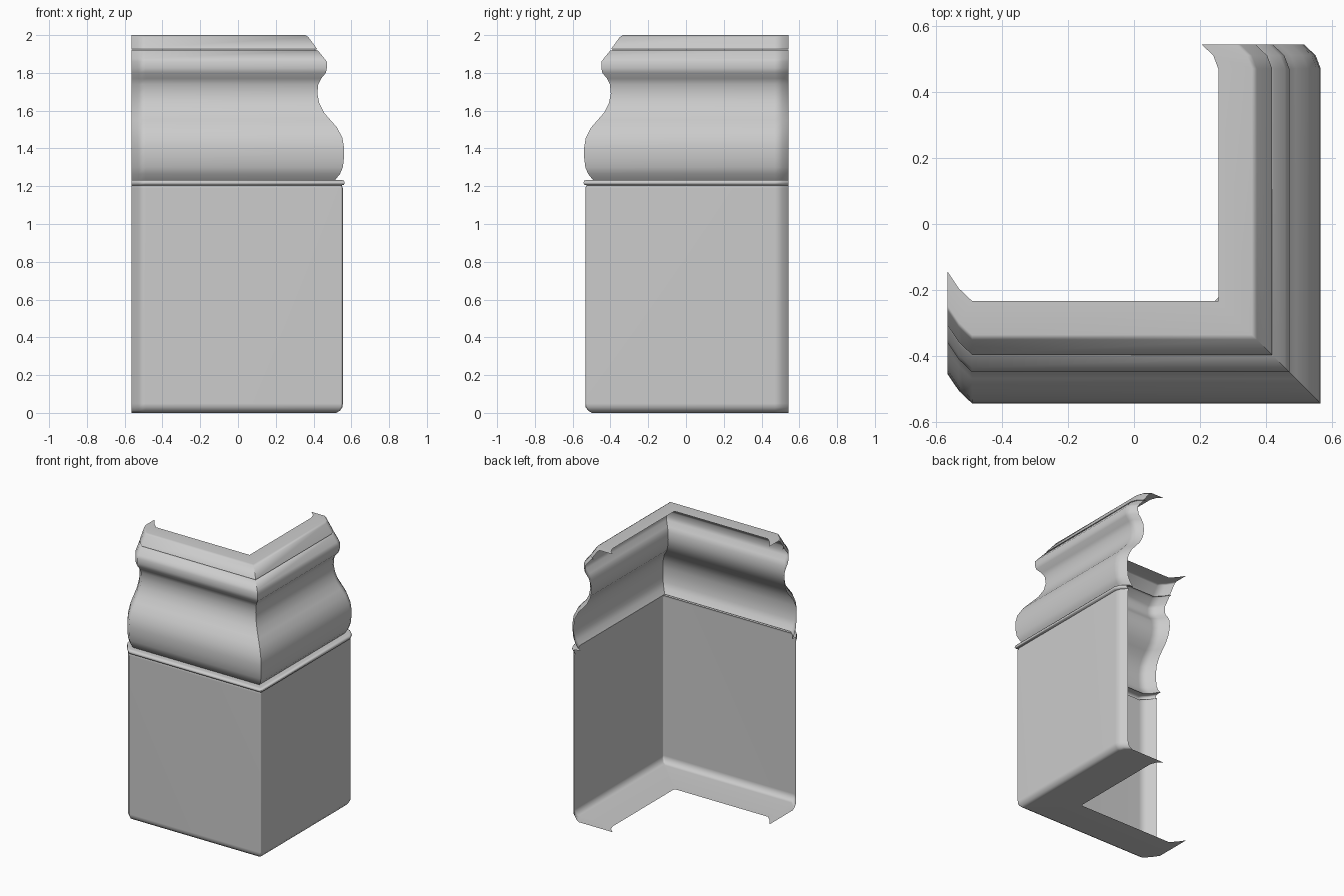
import bpy
from math import radians

cube = bpy.data.objects.get("Cube")
if cube:
    bpy.data.objects.remove(cube, do_unlink=True)

stone = bpy.data.materials.new("light_grey_plaster")
stone.use_nodes = True
stone.diffuse_color = (0.6, 0.6, 0.6, 1)
stone.node_tree.nodes["Principled BSDF"].inputs["Base Color"].default_value = (0.6, 0.6, 0.6, 1)

HX, HY = 0.565, 0.543  # half sizes of the plan


def plan(inset, chamfer):
    """L-shaped plan line with curled ends, moved inwards by inset."""
    left = [(-HX, 0.09), (-0.53, 0.038), (-0.49, 0)]
    right = [(0, 0.47), (0.015, 0.51), (0.05, HY)]
    pts = [(x, -HY + inset + dy) for x, dy in left]
    x, y = HX - inset, -HY + inset
    pts += [(x - chamfer, y), (x, y + chamfer)] if chamfer else [(x, y)]
    pts += [(x - dx, yy) for dx, yy in right]
    return pts


def sweep(name, profile, chamfer=0):
    """Sweep an (inset, height) profile, listed bottom to top, along the plan."""
    rows = [[(x, y, z) for x, y in plan(d, chamfer)] for d, z in profile]
    n = len(rows[0])
    faces = [(r * n + i, r * n + i + 1, (r + 1) * n + i + 1, (r + 1) * n + i)
             for r in range(len(rows) - 1) for i in range(n - 1)]
    mesh = bpy.data.meshes.new(name)
    mesh.from_pydata([p for row in rows for p in row], [], faces)
    mesh.materials.append(stone)
    obj = bpy.data.objects.new(name, mesh)
    bpy.context.collection.objects.link(obj)
    bpy.ops.object.select_all(action='DESELECT')
    obj.select_set(True)
    bpy.context.view_layer.objects.active = obj
    bpy.ops.object.shade_smooth_by_angle(angle=radians(60))
    weighted = obj.modifiers.new("weighted_normals", 'WEIGHTED_NORMAL')
    weighted.keep_sharp = True


# Plain base with a bottom flange
sweep("base_panel", [(0.31, 0), (0.045, 0), (0.025, 0.012), (0.012, 0.03),
                     (0.01, 0.05), (0.01, 1.19), (0.016, 1.205)], chamfer=0.01)

# Thin bead above the base
sweep("bead", [(0.016, 1.205), (0.004, 1.208), (0, 1.218), (0.004, 1.23),
               (0.02, 1.234), (0.055, 1.234)])

# Curved moulding
sweep("curved_moulding", [(0.05, 1.234), (0.025, 1.265), (0.01, 1.3), (0.004, 1.35),
                          (0.003, 1.4), (0.012, 1.455), (0.04, 1.51), (0.075, 1.55),
                          (0.11, 1.59), (0.135, 1.64), (0.145, 1.69), (0.14, 1.74),
                          (0.125, 1.77), (0.1, 1.8), (0.095, 1.825), (0.095, 1.86),
                          (0.108, 1.877), (0.142, 1.918), (0.16, 1.922)])

# Sloped cap with a top flange
sweep("top_cap", [(0.16, 1.923), (0.147, 1.926), (0.15, 1.932), (0.193, 1.99),
                  (0.208, 2), (0.31, 2)])
